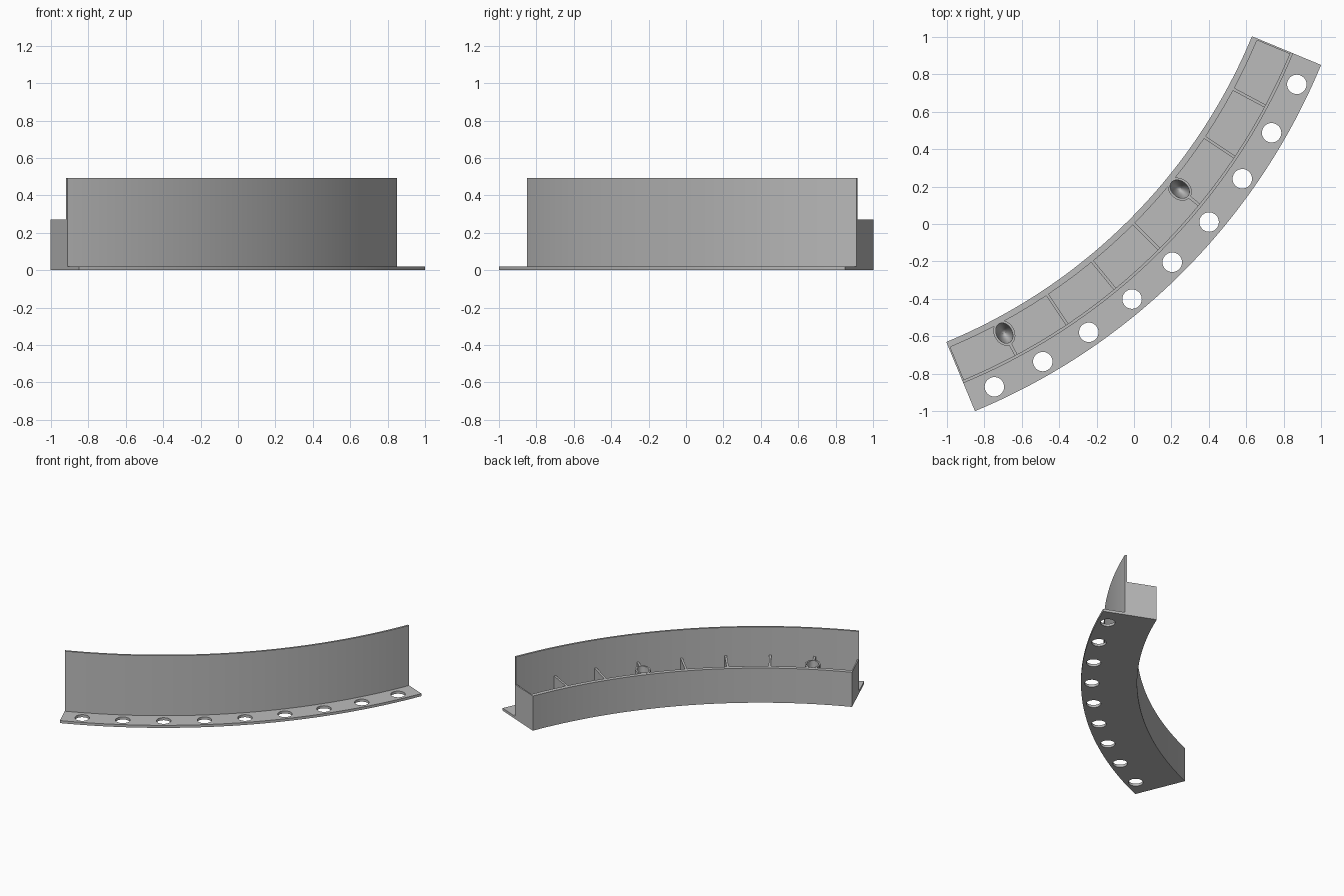
import bpy, bmesh, math
from mathutils import Vector

if "Cube" in bpy.data.objects:
    bpy.data.objects.remove(bpy.data.objects["Cube"])

C = 2.158                      # arc centre is at (-C, C)
A0, A1 = -67.5, -22.5          # ends of the arc in degrees
R_IN, R_OUT = 3.018, 3.418     # whole base plate
R_POCKET = 3.051               # inner face of the low wall
W_IN, W_OUT = 3.240, 3.256     # tall wall
FLOOR, LOW, HIGH = 0.02, 0.272, 0.492

grey = bpy.data.materials.new("grey")
grey.diffuse_color = (0.5, 0.5, 0.5, 1)
grey.use_nodes = True
grey.node_tree.nodes["Principled BSDF"].inputs["Base Color"].default_value = grey.diffuse_color


def polar(r, deg, z):
    a = math.radians(deg)
    return Vector((-C + r * math.cos(a), C + r * math.sin(a), z))


def finish(name, bm):
    bmesh.ops.recalc_face_normals(bm, faces=bm.faces)
    me = bpy.data.meshes.new(name)
    bm.to_mesh(me)
    bm.free()
    me.materials.append(grey)
    ob = bpy.data.objects.new(name, me)
    bpy.context.collection.objects.link(ob)
    return ob


def smooth(ob):
    bpy.ops.object.select_all(action='DESELECT')
    ob.select_set(True)
    bpy.context.view_layer.objects.active = ob
    bpy.ops.object.shade_smooth_by_angle(angle=math.radians(30))


def sector(name, r0, r1, a0, a1, z0, z1, n):
    """Curved bar with a rectangular section."""
    bm = bmesh.new()
    rings = []
    for i in range(n + 1):
        a = a0 + (a1 - a0) * i / n
        rings.append([bm.verts.new(polar(r, a, z))
                      for r, z in ((r0, z0), (r1, z0), (r1, z1), (r0, z1))])
    for p, q in zip(rings, rings[1:]):
        for k in range(4):
            j = (k + 1) % 4
            bm.faces.new((p[k], p[j], q[j], q[k]))
    bm.faces.new(rings[0])
    bm.faces.new(rings[-1])
    return finish(name, bm)


def rib(name, deg, r0, r1, t=0.016):
    """Straight radial plate between the two walls."""
    bm = bmesh.new()
    bmesh.ops.create_cube(bm, size=1)
    a = math.radians(deg)
    out, side = Vector((math.cos(a), math.sin(a), 0)), Vector((-math.sin(a), math.cos(a), 0))
    mid = polar((r0 + r1) / 2, deg, (FLOOR + LOW) / 2)
    for v in bm.verts:
        x, y, z = v.co
        v.co = mid + out * x * (r1 - r0) + side * y * t + Vector((0, 0, z * (LOW - FLOOR)))
    return finish(name, bm)


def socket(name, deg, r, n=32):
    """Oval post with a rounded bowl sunk into its top."""
    a = math.radians(deg)
    out, side = Vector((math.cos(a), math.sin(a), 0)), Vector((-math.sin(a), math.cos(a), 0))
    c = polar(r, deg, 0)
    top, depth, steps = LOW + 0.001, 0.2, 8
    prof = [(0.070, 0.055, FLOOR), (0.070, 0.055, top)]
    for i in range(steps):
        t = math.pi / 2 * i / steps
        prof.append((0.057 * math.cos(t), 0.042 * math.cos(t), top - depth * math.sin(t)))
    bm = bmesh.new()
    rings = []
    for rx, ry, z in prof:
        rings.append([bm.verts.new(c + out * rx * math.cos(2 * math.pi * k / n)
                                   + side * ry * math.sin(2 * math.pi * k / n)
                                   + Vector((0, 0, z))) for k in range(n)])
    for p, q in zip(rings, rings[1:]):
        for k in range(n):
            j = (k + 1) % n
            bm.faces.new((p[k], p[j], q[j], q[k]))
    tip = bm.verts.new(c + Vector((0, 0, top - depth)))
    for k in range(n):
        bm.faces.new((rings[-1][k], rings[-1][(k + 1) % n], tip))
    bm.faces.new(rings[0])
    ob = finish(name, bm)
    smooth(ob)


# Base plate with a row of bolt holes
base = sector("base_plate", R_IN, R_OUT, A0, A1, 0, FLOOR, 72)
bm = bmesh.new()
for i in range(9):
    res = bmesh.ops.create_cone(bm, cap_ends=True, segments=32,
                                radius1=0.052, radius2=0.052, depth=0.2)
    bmesh.ops.translate(bm, verts=res["verts"], vec=polar(3.341, -65 + 5 * i, 0.01))
cutter = finish("hole_cutter", bm)
cutter.hide_render = True
bpy.context.view_layer.objects.active = base
mod = base.modifiers.new("holes", 'BOOLEAN')
mod.operation, mod.solver, mod.object = 'DIFFERENCE', 'EXACT', cutter
bpy.ops.object.modifier_apply(modifier=mod.name)
bpy.data.objects.remove(cutter)
smooth(base)

# Curved walls
smooth(sector("tall_wall", W_IN, W_OUT, A0, A1, FLOOR, HIGH, 72))
smooth(sector("low_wall", R_IN, R_POCKET, A0, A1, FLOOR, LOW, 72))

# End walls
END = 0.17
sector("end_wall_left", R_POCKET, W_IN, A0, A0 + END, FLOOR, LOW, 1)
sector("end_wall_right", R_POCKET, W_IN, A1 - END, A1, FLOOR, LOW, 1)

# Cross ribs, two of them carrying sockets
for i in range(1, 8):
    deg = A0 + 5.625 * i
    if i in (1, 5):
        socket(f"socket_{i}", deg, 3.108)
        rib(f"socket_rib_{i}", deg, 3.172, W_IN + 0.002)
    else:
        rib(f"cross_rib_{i}", deg, R_POCKET - 0.002, W_IN + 0.002)
